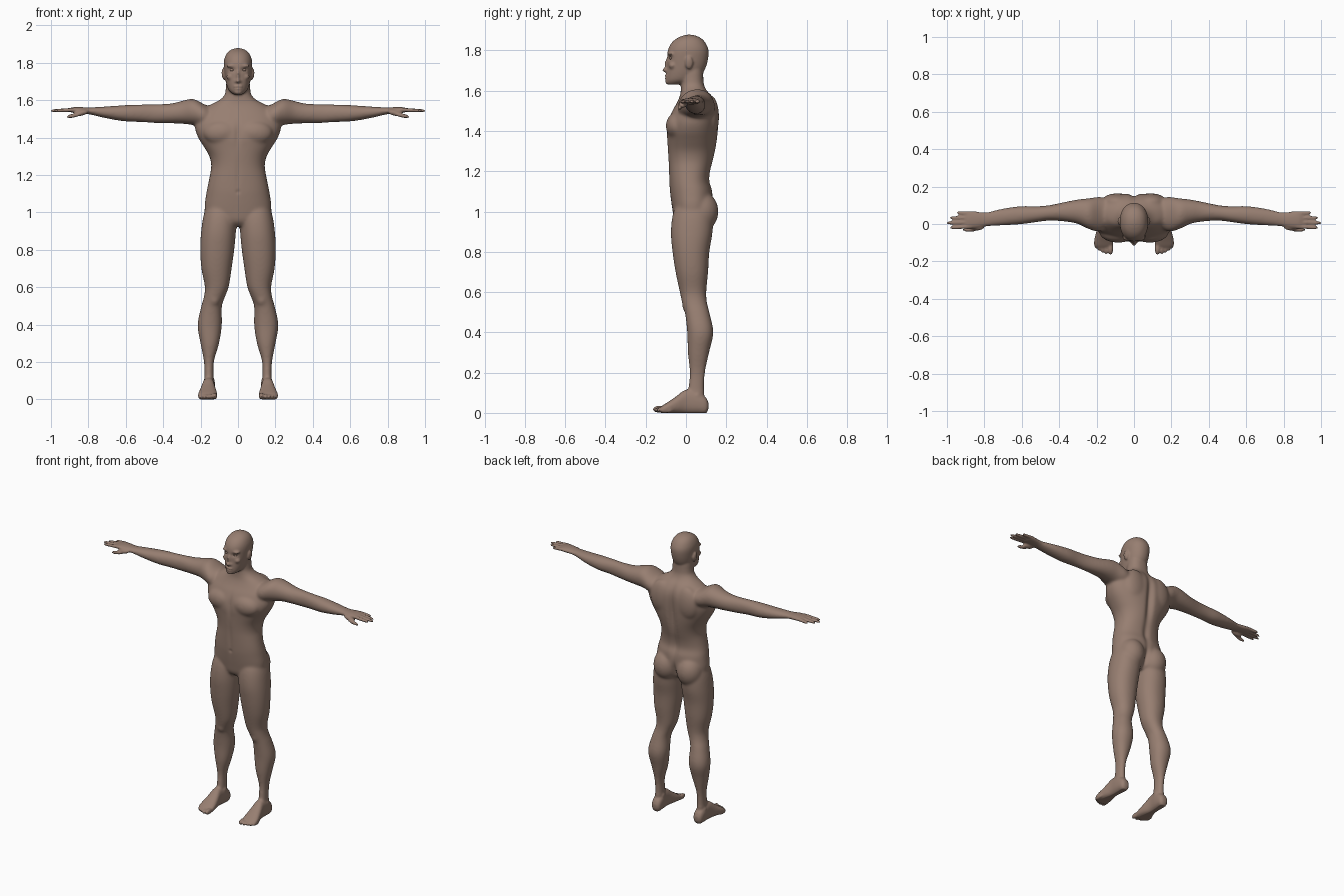
import bpy, bmesh, math
from mathutils import Matrix, Vector

# which world axes the (along, a, b) values of a profile row map to
AXES = {"x": (0, 2, 1), "y": (1, 0, 2), "z": (2, 0, 1)}


def resample(rows, steps=4):
    """Smooth curve through rows of (t, a0, a1, b0, b1)."""
    def slope(i):
        p, q = rows[max(i - 1, 0)], rows[min(i + 1, len(rows) - 1)]
        return [(v - u) / (q[0] - p[0]) for u, v in zip(p, q)]
    out = []
    for i in range(len(rows) - 1):
        p, q, m, n = rows[i], rows[i + 1], slope(i), slope(i + 1)
        h = q[0] - p[0]
        for k in range(steps):
            s = k / steps
            w = (2*s**3 - 3*s*s + 1, (s**3 - 2*s*s + s) * h, 3*s*s - 2*s**3, (s**3 - s*s) * h)
            out.append([w[0]*a + w[1]*b + w[2]*c + w[3]*d for a, b, c, d in zip(p, m, q, n)])
    return out + [list(rows[-1])]


def loft(bm, rows, axis, power=2.0, sides=40):
    """Closed skin through rounded sections, each given by its limits."""
    rings = []
    for t, a0, a1, b0, b1 in resample(rows):
        ring = []
        for k in range(sides):
            an = 2 * math.pi * k / sides
            c, s = math.cos(an), math.sin(an)
            a = (a0 + a1) / 2 + (a1 - a0) / 2 * math.copysign(abs(c) ** (2 / power), c)
            b = (b0 + b1) / 2 + (b1 - b0) / 2 * math.copysign(abs(s) ** (2 / power), s)
            co = [0, 0, 0]
            for ax, val in zip(AXES[axis], (t, a, b)):
                co[ax] = val
            ring.append(bm.verts.new(co))
        rings.append(ring)
    for r, q in zip(rings, rings[1:]):
        for k in range(sides):
            bm.faces.new((r[k], r[(k + 1) % sides], q[(k + 1) % sides], q[k]))
    bm.faces.new(rings[0])
    bm.faces.new(rings[-1])


def blob(bm, loc, size, rot=0.0):
    """Ellipsoid, optionally turned about y."""
    m = Matrix.Translation(loc) @ Matrix.Rotation(rot, 4, "Y") @ Matrix.Diagonal((*size, 1))
    bmesh.ops.create_icosphere(bm, subdivisions=4, radius=1, matrix=m)


skin = bpy.data.materials.new("brown skin")
skin.diffuse_color = (0.31, 0.21, 0.165, 1)

# ---- parts on the centre line
body = bmesh.new()
torso = [(.925, .07, -.03, .08), (.95, .13, -.055, .11), (1.0, .176, -.066, .13),
         (1.1, .17, -.08, .132), (1.15, .16, -.083, .118), (1.2, .15, -.085, .122),
         (1.25, .143, -.087, .135), (1.3, .153, -.09, .147), (1.35, .182, -.093, .155),
         (1.4, .213, -.096, .16), (1.45, .23, -.088, .163), (1.5, .225, -.068, .162),
         (1.54, .2, -.045, .152), (1.575, .15, -.03, .13), (1.6, .1, -.026, .105),
         (1.63, .071, -.025, .09), (1.66, .066, -.025, .087), (1.72, .06, -.02, .085)]
loft(body, [(z, -w, w, f, b) for z, w, f, b in torso], "z", 2.25, 56)
head = [(1.63, .022, -.09, -.03), (1.645, .042, -.099, .03), (1.66, .053, -.1, .06),
        (1.69, .063, -.098, .085), (1.72, .069, -.095, .1), (1.76, .074, -.094, .11),
        (1.8, .076, -.09, .112), (1.83, .07, -.077, .101), (1.855, .056, -.053, .082),
        (1.871, .035, -.022, .055), (1.878, .012, .002, .03)]
loft(body, [(z, -w, w, f, b) for z, w, f, b in head], "z", 2.15, 56)
blob(body, (0, -.101, 1.703), (.013, .017, .011))      # nose tip
blob(body, (0, -.092, 1.728), (.009, .014, .035))      # nose bridge
blob(body, (0, -.097, 1.673), (.024, .010, .006))      # upper lip
blob(body, (0, -.096, 1.662), (.021, .010, .006))      # lower lip
blob(body, (0, -.090, 1.644), (.022, .013, .013))      # chin

# ---- parts on one side, mirrored below
half = bmesh.new()
leg = [(.04, .13, .185, .03, .095), (.1, .13, .181, .012, .09), (.2, .129, .182, .018, .095),
       (.3, .101, .201, .009, .115), (.4, .086, .216, .006, .136), (.5, .086, .196, -.006, .116),
       (.55, .069, .182, -.02, .104), (.6, .05, .177, -.031, .101), (.7, .034, .196, -.052, .11),
       (.8, .02, .202, -.067, .116), (.9, .011, .197, -.075, .132), (1.0, .008, .18, -.062, .13),
       (1.06, .03, .15, -.03, .1)]
loft(half, leg, "z", 2.15)
arm = [(.12, 1.46, 1.555, 0, .13), (.18, 1.455, 1.578, -.04, .145), (.24, 1.467, 1.607, -.028, .138),
       (.3, 1.474, 1.596, 0, .131), (.36, 1.476, 1.582, .012, .12), (.45, 1.478, 1.578, .018, .101),
       (.52, 1.483, 1.577, .01, .095), (.6, 1.486, 1.574, -.001, .096), (.7, 1.502, 1.567, -.008, .083),
       (.8, 1.525, 1.561, -.014, .062), (.84, 1.529, 1.563, -.022, .066),
       (.885, 1.533, 1.562, -.024, .068), (.905, 1.539, 1.556, -.015, .06)]
loft(half, arm, "x", 2.1)
foot = [(.112, .14, .17, .02, .05), (.1, .126, .184, -.002, .075), (.06, .122, .19, -.004, .105),
        (.0, .125, .192, -.003, .116), (-.05, .116, .204, -.003, .081),
        (-.09, .111, .213, -.003, .054), (-.115, .113, .213, -.003, .038), (-.128, .125, .2, .004, .028)]
loft(half, foot[::-1], "y", 2.4)
# toes: x, tip y, radius
for x, tip, r in ((.125, -.166, .014), (.149, -.164, .0105), (.169, -.156, .010),
                  (.187, -.146, .0095), (.203, -.134, .009)):
    blob(half, (x, tip + .035, r + .004), (r, .035, r + .004))
# fingers: base y, tip y, tip x
for y0, y1, tip in ((-.014, -.02, .985), (.009, .006, 1.003), (.032, .033, .985), (.056, .06, .948)):
    rows = []
    for s, r in ((0, .0105), (.4, .0105), (.75, .0095), (.93, .0075), (1, .003)):
        y, z = y0 + (y1 - y0) * s, 1.549 - .006 * s
        rows.append((.87 + (tip - .87) * s, z - r, z + r, y - r, y + r))
    loft(half, rows, "x", 2, 20)
blob(half, (.84, -.016, 1.532), (.04, .019, .016), .2)   # thumb base
blob(half, (.878, -.031, 1.518), (.042, .0105, .0115), .2)  # thumb
blob(half, (.085, -.044, 1.425), (.1, .056, .068))       # chest muscle
blob(half, (.09, .118, 1.47), (.085, .046, .11))         # shoulder blade
blob(half, (.086, .075, 1.0), (.084, .086, .1))          # buttock
blob(half, (.127, .014, .535), (.032, .034, .04))        # kneecap
blob(half, (.135, .05, .09), (.012, .02, .022))          # inner ankle
blob(half, (.178, .055, .08), (.01, .018, .02))          # outer ankle
blob(half, (.032, -.072, 1.783), (.03, .019, .010))      # brow
blob(half, (.04, -.066, 1.725), (.022, .02, .018))       # cheekbone
blob(half, (.078, .015, 1.738), (.009, .02, .031), .12)  # ear
blob(half, (.012, -.095, 1.7), (.008, .010, .008))       # nostril

half_mesh = bpy.data.meshes.new("half")
half.to_mesh(half_mesh)
body.from_mesh(half_mesh)
half_mesh.transform(Matrix.Diagonal((-1, 1, 1, 1)))
body.from_mesh(half_mesh)
bmesh.ops.recalc_face_normals(body, faces=body.faces)
mesh = bpy.data.meshes.new("body")
body.to_mesh(mesh)
figure = bpy.data.objects.new("body", mesh)
bpy.context.collection.objects.link(figure)

# ---- fuse all parts into one skin
mod = figure.modifiers.new("fuse", "REMESH")
mod.mode = "VOXEL"
mod.voxel_size = 0.0055
fused = bpy.data.meshes.new_from_object(figure.evaluated_get(bpy.context.evaluated_depsgraph_get()))
figure.modifiers.clear()
figure.data = fused

# ---- hollows: centre, size, shift in y
HOLLOWS = [((.031, -.085, 1.762), (.017, .04, .010), .011),   # eye socket
           ((0, .16, 1.38), (.022, .07, .17), -.022),         # spine
           ((0, .13, 1.15), (.022, .06, .07), -.010),         # lower spine
           ((0, .14, .98), (.014, .08, .06), -.022),          # buttock cleft
           ((0, -.1, 1.42), (.014, .05, .06), .008),          # breastbone
           ((0, -.08, 1.2), (.012, .04, .1), .004),           # belly line
           ((0, -.08, 1.11), (.008, .03, .008), .007),        # navel
           ((0, -.1, 1.6675), (.02, .02, .003), .004)]        # mouth
bm = bmesh.new()
bm.from_mesh(fused)
broad = [v for v in bm.verts if abs(v.co.x) < .8 and .11 < v.co.z
         and (v.co.z < 1.615 or (v.co.z < 1.68 and v.co.y > 0))]
for _ in range(14):
    bmesh.ops.smooth_vert(bm, verts=broad, factor=.5, use_axis_x=True, use_axis_y=True, use_axis_z=True)
for v in bm.verts:
    p = Vector((abs(v.co.x), v.co.y, v.co.z))
    for c, r, dy in HOLLOWS:
        d = sum(((p[i] - c[i]) / r[i]) ** 2 for i in range(3))
        if d < 9:
            v.co.y += dy * math.exp(-d)
for _ in range(3):
    bmesh.ops.smooth_vert(bm, verts=bm.verts[:], factor=.5, use_axis_x=True, use_axis_y=True, use_axis_z=True)
for v in bm.verts:
    v.co.z = max(v.co.z, 0)
for f in bm.faces:
    f.smooth = True
    f.material_index = 0
bm.to_mesh(fused)
bm.free()
fused.materials.clear()
fused.materials.append(skin)

# ---- eyes
for side, sx in (("left", 1), ("right", -1)):
    em = bpy.data.meshes.new(side + "_eye")
    eb = bmesh.new()
    blob(eb, (.031 * sx, -.071, 1.762), (.013, .012, .0085))
    for f in eb.faces:
        f.smooth = True
    eb.to_mesh(em)
    em.materials.append(skin)
    bpy.context.collection.objects.link(bpy.data.objects.new(side + "_eye", em))
